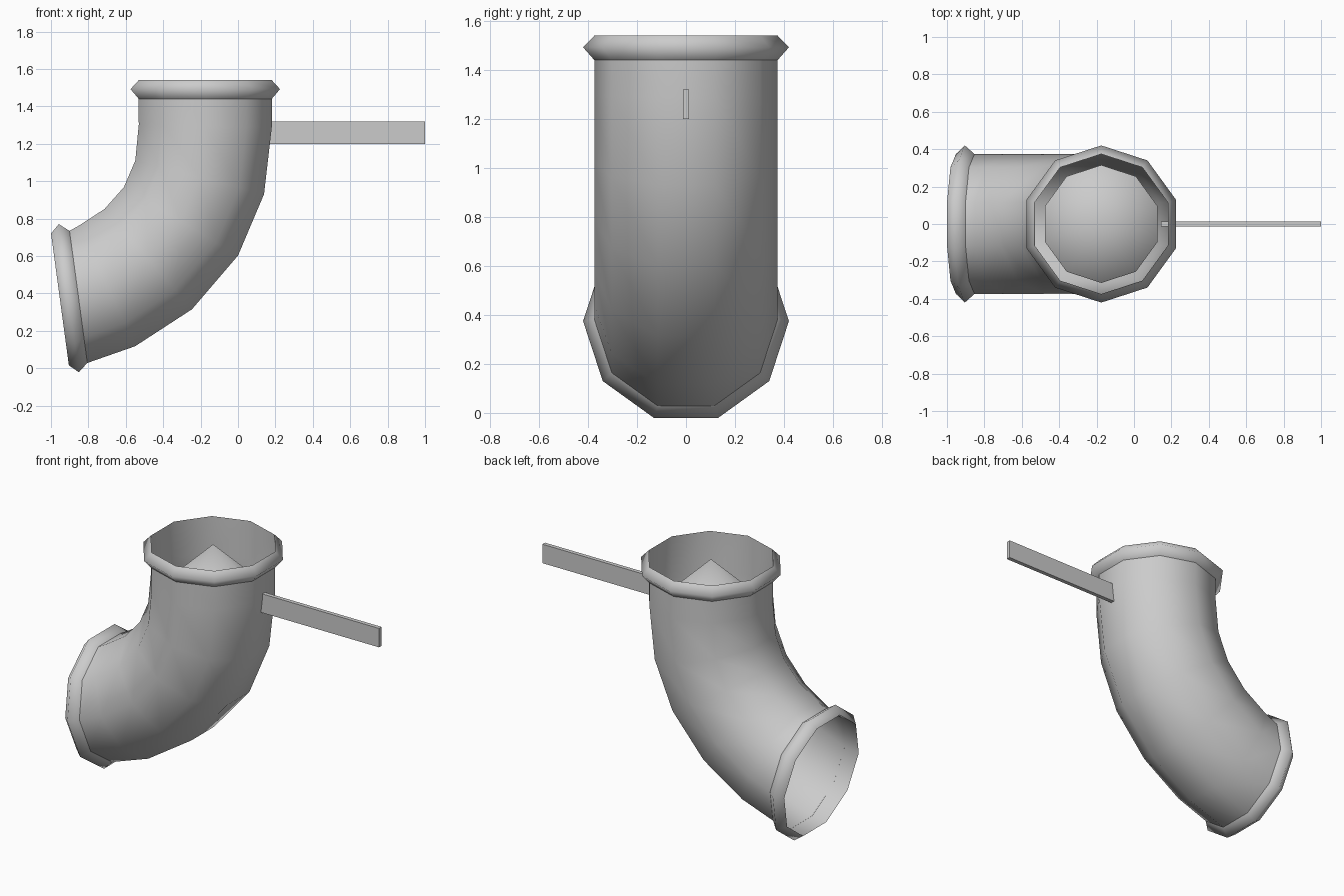
import bpy
import bmesh
from math import sin, cos, radians
from mathutils import Vector

SIDES = 10
PIPE_R = 0.374
RIM_R = 0.42

if "Cube" in bpy.data.objects:
    bpy.data.objects.remove(bpy.data.objects["Cube"], do_unlink=True)

grey = bpy.data.materials.new("plain grey")
grey.use_nodes = True
colour = (0.6, 0.6, 0.6, 1)
grey.diffuse_color = colour
grey.node_tree.nodes["Principled BSDF"].inputs["Base Color"].default_value = colour


def finish(name, bm):
    mesh = bpy.data.meshes.new(name)
    bm.to_mesh(mesh)
    bm.free()
    mesh.materials.append(grey)
    obj = bpy.data.objects.new(name, mesh)
    bpy.context.collection.objects.link(obj)
    return obj


def ring(bm, x, z, tilt, r):
    """Ten-sided section whose plane is tilted about the y axis."""
    t = radians(tilt)
    across = Vector((cos(t), 0, -sin(t)))
    verts = []
    for k in range(SIDES):
        a = radians(90) + k * radians(360 / SIDES)
        verts.append(bm.verts.new(
            Vector((x, 0, z)) + r * (cos(a) * across + sin(a) * Vector((0, 1, 0)))))
    return verts


def tube(name, sections):
    """Open smooth skin through the sections, listed from the top down."""
    bm = bmesh.new()
    rings = [ring(bm, *s) for s in sections]
    for upper, lower in zip(rings, rings[1:]):
        for k in range(SIDES):
            n = (k + 1) % SIDES
            bm.faces.new((upper[k], lower[k], lower[n], upper[n])).smooth = True
    return finish(name, bm)


def rim(name, x, z, tilt, sign):
    """Collar of length 0.1 starting at the pipe end; sign is +1 down the pipe."""
    t = radians(tilt)
    steps = [(0, PIPE_R), (0.048, RIM_R), (0.1, PIPE_R)]
    rows = [(x - sin(t) * d * sign, z - cos(t) * d * sign, tilt, r) for d, r in steps]
    return tube(name, rows if sign > 0 else rows[::-1])


# Bent pipe: centre x, centre z and tilt of each section
path = [(-0.175, 1.54, 0), (-0.175, 1.295, 1), (-0.205, 1.02, 14.6),
        (-0.305, 0.785, 31), (-0.48, 0.583, 49), (-0.70, 0.44, 65),
        (-0.853, 0.381, 82), (-0.952, 0.368, 82.3)]
tube("bent_pipe", [p + (PIPE_R,) for p in path])

# Collars at both open ends
rim("top_rim", *path[0], 1)
rim("lower_rim", *path[-1], -1)

# Cone plug inside the upper opening
bm = bmesh.new()
base = ring(bm, -0.175, 1.24, 0, 0.315)
tip = bm.verts.new((-0.175, 0, 1.535))
for k in range(SIDES):
    bm.faces.new((base[k], base[(k + 1) % SIDES], tip)).smooth = True
for edge in bm.edges:
    edge.smooth = tip in edge.verts
bm.faces.new(base[::-1])
finish("cone_plug", bm)

# Flat handle through the pipe wall
bm = bmesh.new()
bmesh.ops.create_cube(bm, size=1)
for v in bm.verts:
    v.co = Vector((0.5725 + v.co.x * 0.855, v.co.y * 0.026, 1.26 + v.co.z * 0.12))
finish("handle", bm)
